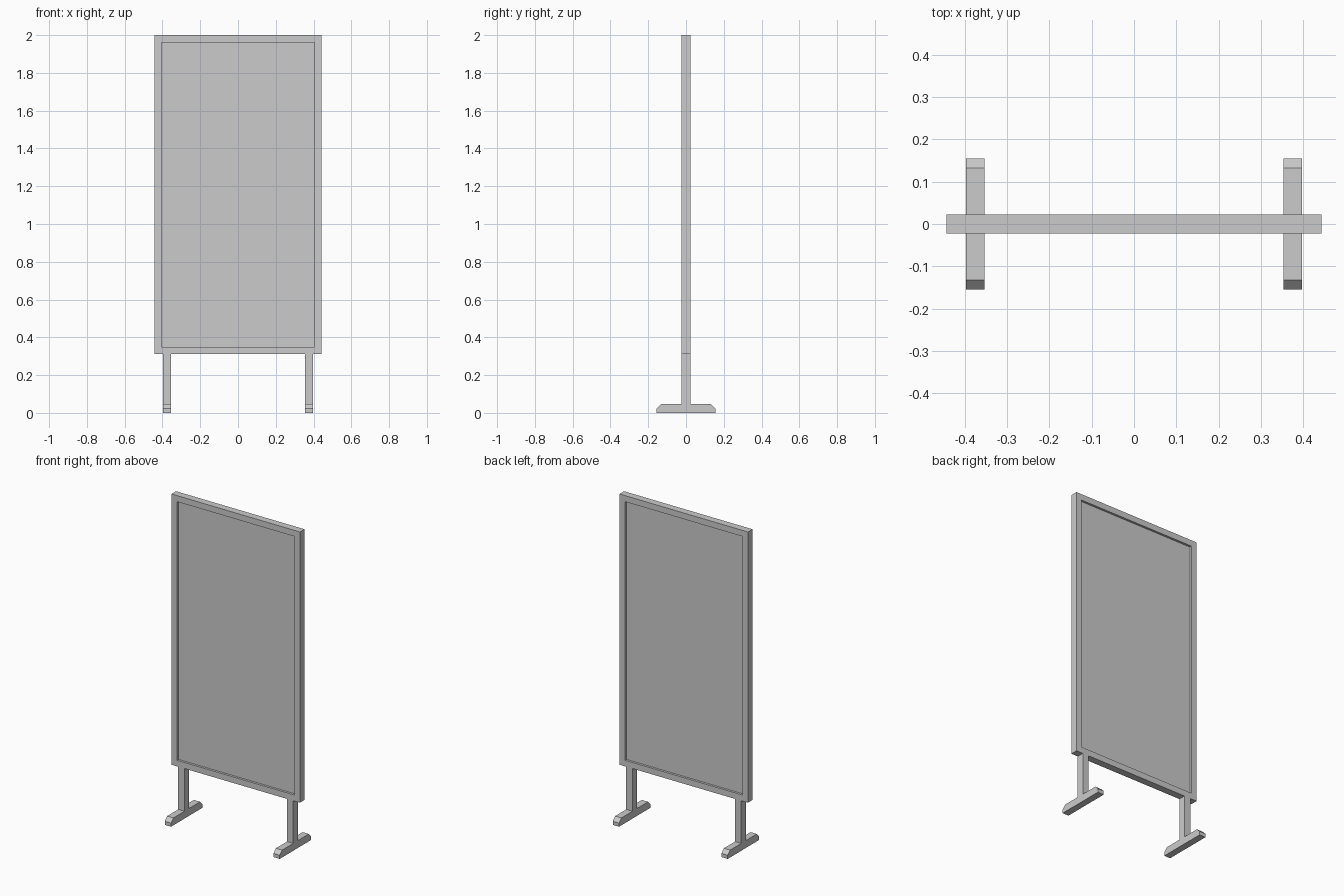
import bpy, bmesh

if "Cube" in bpy.data.objects:
    bpy.data.objects.remove(bpy.data.objects["Cube"])

HALF_W, HALF_T = 0.443, 0.0225     # board half width and half thickness
Z0, Z1 = 0.312, 2.0                # board bottom and top
RIM, RECESS = 0.038, 0.014         # frame border width, panel recess depth
LEG_X, LEG_W = 0.375, 0.043        # leg centre and width
FOOT_Y, FOOT_H, CHAMFER = 0.155, 0.046, 0.023


def finish(name, bm):
    bmesh.ops.recalc_face_normals(bm, faces=bm.faces)
    mesh = bpy.data.meshes.new(name)
    bm.to_mesh(mesh)
    bm.free()
    obj = bpy.data.objects.new(name, mesh)
    bpy.context.collection.objects.link(obj)
    return obj


def extrude_profile(bm, points, x0, x1):
    """Closed (y, z) outline swept along x."""
    face = bm.faces.new([bm.verts.new((x0, y, z)) for y, z in points])
    ext = bmesh.ops.extrude_face_region(bm, geom=[face])["geom"]
    verts = [g for g in ext if isinstance(g, bmesh.types.BMVert)]
    bmesh.ops.translate(bm, verts=verts, vec=(x1 - x0, 0, 0))


# Framed board: a slab with a panel recessed into the front and back
bm = bmesh.new()
extrude_profile(bm, [(-HALF_T, Z0), (HALF_T, Z0), (HALF_T, Z1), (-HALF_T, Z1)],
                -HALF_W, HALF_W)
bmesh.ops.recalc_face_normals(bm, faces=bm.faces)
sides = [f for f in bm.faces if abs(f.normal.y) > 0.9]
bmesh.ops.inset_individual(bm, faces=sides, thickness=RIM, use_even_offset=True)
for panel in bmesh.ops.extrude_discrete_faces(bm, faces=sides)["faces"]:
    s = 1 if panel.calc_center_median().y > 0 else -1
    bmesh.ops.translate(bm, verts=panel.verts, vec=(0, -s * RECESS, 0))
finish("framed_board", bm)

# Stands: upright leg and chamfered foot in one inverted-T outline
half = [(FOOT_Y, 0), (FOOT_Y, FOOT_H - CHAMFER), (FOOT_Y - CHAMFER, FOOT_H),
        (HALF_T, FOOT_H), (HALF_T, Z0)]
outline = half + [(-y, z) for y, z in reversed(half)]
for side, s in (("left", -1), ("right", 1)):
    bm = bmesh.new()
    extrude_profile(bm, outline, s * LEG_X - LEG_W / 2, s * LEG_X + LEG_W / 2)
    finish(side + "_stand", bm)
